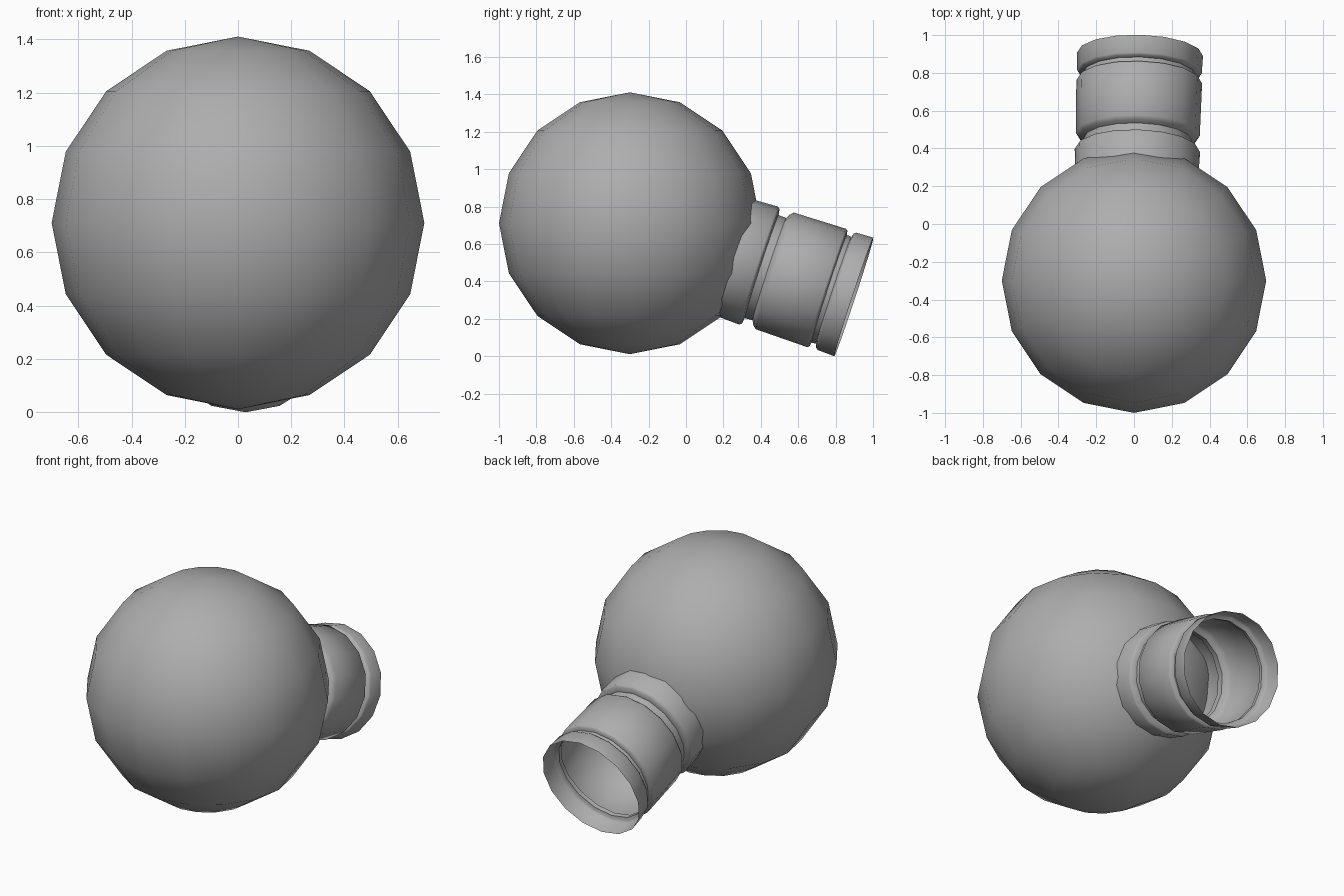
import bpy, bmesh, math
from mathutils import Matrix

if "Cube" in bpy.data.objects:
    bpy.data.objects.remove(bpy.data.objects["Cube"])

CENTRE = (0, -0.30, 0.711)
SIDES = 16

# Mid-grey surface, darker than the default
grey = bpy.data.materials.new("dark_grey")
grey.diffuse_color = (0.42, 0.42, 0.42, 1)
grey.use_nodes = True
grey.node_tree.nodes["Principled BSDF"].inputs["Base Color"].default_value = grey.diffuse_color


def finish(obj):
    obj.data.materials.append(grey)
    bpy.ops.object.select_all(action='DESELECT')
    bpy.context.view_layer.objects.active = obj
    obj.select_set(True)
    bpy.ops.object.shade_smooth_by_angle(angle=math.radians(50))


# Round globe
bpy.ops.mesh.primitive_uv_sphere_add(segments=SIDES, ring_count=8, radius=0.70, location=CENTRE)
globe = bpy.context.object
globe.name = "globe"
finish(globe)

# Open neck: (distance from globe centre, radius) revolved around its own axis
profile = [(0.56, 0.325), (0.725, 0.332), (0.737, 0.322), (0.742, 0.290),
           (0.785, 0.288), (0.798, 0.312), (0.816, 0.328), (1.108, 0.333),
           (1.118, 0.325), (1.122, 0.303), (1.148, 0.301), (1.155, 0.322),
           (1.165, 0.330), (1.261, 0.334)]
bm = bmesh.new()
rings = []
for t, r in profile:
    rings.append([bm.verts.new((r * math.cos(2 * math.pi * i / SIDES),
                                r * math.sin(2 * math.pi * i / SIDES), t))
                  for i in range(SIDES)])
for a, b in zip(rings, rings[1:]):
    for i in range(SIDES):
        j = (i + 1) % SIDES
        bm.faces.new((a[i], a[j], b[j], b[i]))
mesh = bpy.data.meshes.new("neck")
bm.to_mesh(mesh)
bm.free()
neck = bpy.data.objects.new("neck", mesh)
bpy.context.collection.objects.link(neck)

# Tip the neck backwards and down, with a slight swing to +x
neck.matrix_world = (Matrix.Translation(CENTRE)
                     @ Matrix.Rotation(math.radians(-1.5), 4, 'Z')
                     @ Matrix.Rotation(math.radians(-90 - 18.2), 4, 'X'))
finish(neck)
